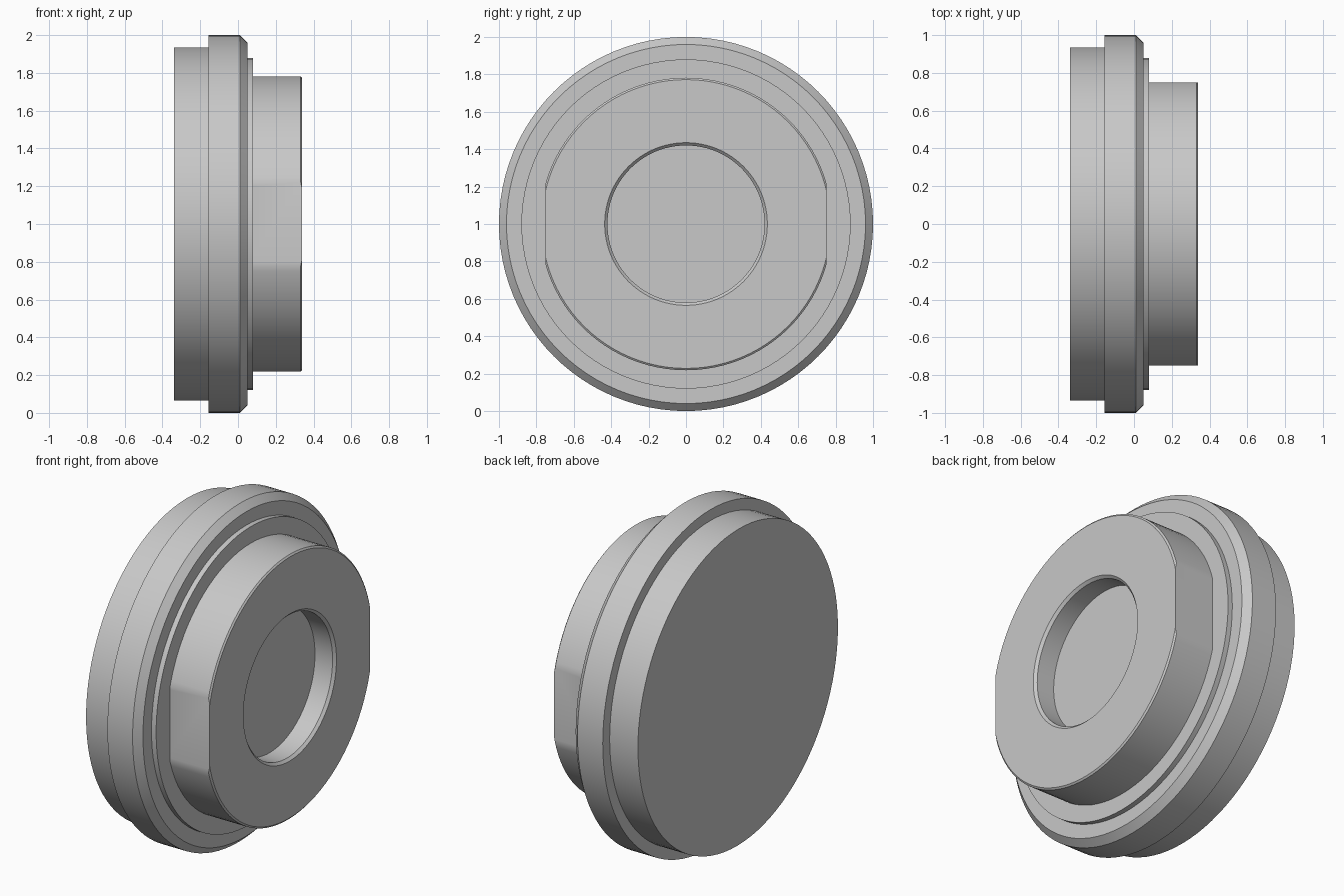
import bpy
import bmesh
import math
from mathutils import Vector

SEGMENTS = 96
CENTRE = Vector((0, 0, 1))

cube = bpy.data.objects.get("Cube")
if cube:
    bpy.data.objects.remove(cube, do_unlink=True)

# Plain grey finish
grey = bpy.data.materials.new("plain_grey")
grey.use_nodes = True
colour = (0.58, 0.58, 0.58, 1)
grey.diffuse_color = colour
shader = grey.node_tree.nodes["Principled BSDF"]
shader.inputs["Base Color"].default_value = colour
shader.inputs["Roughness"].default_value = 0.6


def lathe(name, profile, flat=None):
    """Turn (x, radius) points about the x axis; optionally mill two side flats."""
    bm = bmesh.new()
    verts = [bm.verts.new((x, 0, r)) for x, r in profile]
    edges = [bm.edges.new(pair) for pair in zip(verts, verts[1:])]
    bmesh.ops.spin(bm, geom=verts + edges, cent=(0, 0, 0), axis=(1, 0, 0),
                   angle=math.tau, steps=SEGMENTS, use_merge=True)
    bmesh.ops.remove_doubles(bm, verts=bm.verts, dist=0.0001)
    if flat:
        for side in (-1, 1):
            cut = bmesh.ops.bisect_plane(
                bm, geom=bm.verts[:] + bm.edges[:] + bm.faces[:], dist=0.00001,
                plane_co=(0, side * flat, 0), plane_no=(0, side, 0), clear_outer=True)
            rim = [e for e in cut["geom_cut"] if isinstance(e, bmesh.types.BMEdge)]
            bmesh.ops.edgeloop_fill(bm, edges=rim)
    bmesh.ops.recalc_face_normals(bm, faces=bm.faces)
    mesh = bpy.data.meshes.new(name)
    bm.to_mesh(mesh)
    bm.free()
    mesh.materials.append(grey)
    part = bpy.data.objects.new(name, mesh)
    part.location = CENTRE
    bpy.context.collection.objects.link(part)
    bpy.ops.object.select_all(action="DESELECT")
    part.select_set(True)
    bpy.context.view_layer.objects.active = part
    bpy.ops.object.shade_smooth_by_angle(angle=math.radians(25))
    return part


# Back disc, chamfered flange and thin raised shoulder
lathe("flanged_body", [
    (-0.34, 0), (-0.34, 0.935), (-0.155, 0.935), (-0.155, 1),
    (0.01, 1), (0.05, 0.96), (0.05, 0.88), (0.08, 0.88), (0.08, 0)])

# Boss with chamfered rim, two flats and a round recess
lathe("recessed_boss", [
    (0.06, 0), (0.06, 0.782), (0.332, 0.782), (0.34, 0.772),
    (0.34, 0.435), (0.325, 0.42), (0.21, 0.42), (0.21, 0)], flat=0.75)
